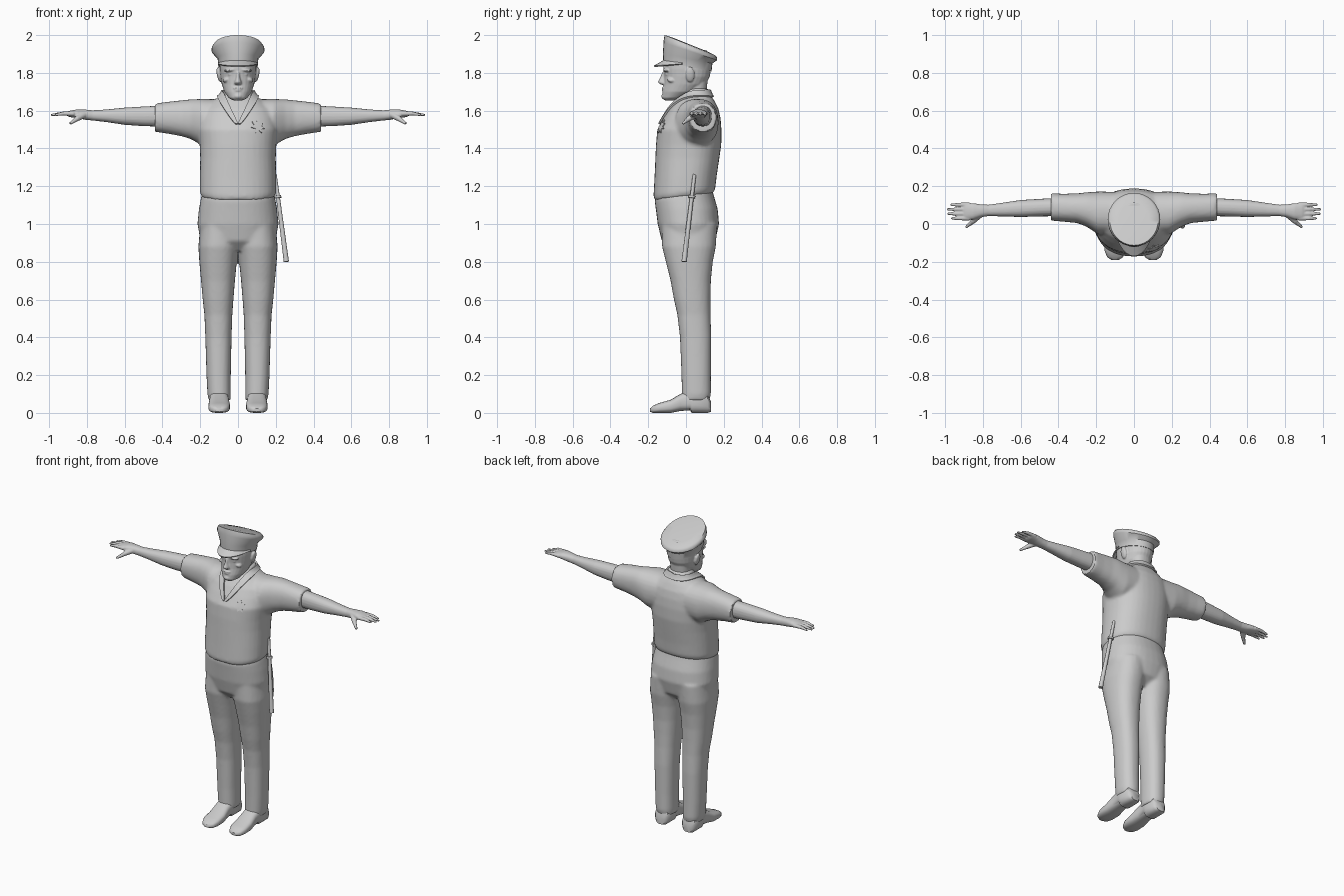
import bpy, bmesh, math
from mathutils import Vector, Matrix

grey = bpy.data.materials.new("plain_grey")
grey.diffuse_color = (0.6, 0.6, 0.6, 1)


def spow(v, e):
    return math.copysign(abs(v) ** e, v)


def loft(bm, axis, rings, n=28, p=2.3, sx=1):
    """Closed skin over rings (pos, a0, a1, b0, b1[, slope of z along y])."""
    loops = []
    for r in rings:
        pos, a0, a1, b0, b1 = r[:5]
        slope = r[5] if len(r) > 5 else 0
        loop = []
        for i in range(n):
            t = 2 * math.pi * i / n
            a = (a0 + a1) / 2 + (a1 - a0) / 2 * spow(math.cos(t), 2 / p)
            b = (b0 + b1) / 2 + (b1 - b0) / 2 * spow(math.sin(t), 2 / p)
            co = {'x': (pos, a, b), 'y': (a, pos, b), 'z': (a, b, pos + slope * b)}[axis]
            loop.append(bm.verts.new((co[0] * sx, co[1], co[2])))
        loops.append(loop)
    for l, m in zip(loops, loops[1:]):
        for i in range(n):
            j = (i + 1) % n
            bm.faces.new((l[i], l[j], m[j], m[i]))
    bm.faces.new(loops[0])
    bm.faces.new(loops[-1])


def sym(rings):
    """Rings with half width, front y, back y -> full rings along z."""
    return [(r[0], -r[1], r[1], *r[2:]) for r in rings]


def rod(bm, a, b, r0, r1, n=14):
    a, b = Vector(a), Vector(b)
    m = Matrix.Translation((a + b) / 2) @ (b - a).to_track_quat('Z', 'Y').to_matrix().to_4x4()
    bmesh.ops.create_cone(bm, cap_ends=True, segments=n, radius1=r0, radius2=r1,
                          depth=(b - a).length, matrix=m)


def ball(bm, loc, size, rot=0):
    m = Matrix.Translation(loc) @ Matrix.Rotation(rot, 4, 'Y') @ Matrix.Diagonal((*size, 1))
    bmesh.ops.create_uvsphere(bm, u_segments=16, v_segments=10, radius=1, matrix=m)


def finish(name, bm, mirror=False, voxel=0, smooth=0):
    bmesh.ops.recalc_face_normals(bm, faces=bm.faces)
    me = bpy.data.meshes.new(name)
    bm.to_mesh(me)
    bm.free()
    me.materials.append(grey)
    ob = bpy.data.objects.new(name, me)
    bpy.context.collection.objects.link(ob)
    if voxel:
        m = ob.modifiers.new("blend", 'REMESH')
        m.mode, m.voxel_size, m.use_smooth_shade = 'VOXEL', voxel, True
    if smooth:
        m = ob.modifiers.new("soften", 'SMOOTH')
        m.factor, m.iterations = 0.5, smooth
    if mirror:
        ob.modifiers.new("mirror", 'MIRROR')
    return ob


def cling(ob, target, offset, thick):
    """Lay a sheet on a surface and give it thickness."""
    m = ob.modifiers.new("cling", 'SHRINKWRAP')
    m.target, m.offset, m.wrap_mode = target, offset, 'ABOVE_SURFACE'
    m = ob.modifiers.new("thick", 'SOLIDIFY')
    m.thickness, m.offset = thick, 0


# Shirt: torso and short sleeves
bm = bmesh.new()
loft(bm, 'z', sym([(1.145, .192, -.167, .145, .12), (1.17, .202, -.172, .155, .12),
                   (1.25, .202, -.167, .163, .05), (1.35, .2, -.162, .177),
                   (1.42, .203, -.159, .187), (1.5, .212, -.152, .188),
                   (1.56, .203, -.12, .183), (1.61, .185, -.09, .172),
                   (1.65, .135, -.058, .152), (1.68, .09, -.027, .132),
                   (1.718, .072, -.005, .118)]), 36)
for s in (1, -1):
    loft(bm, 'x', [(.08, -.06, .17, 1.42, 1.66), (.19, -.055, .172, 1.415, 1.662),
                   (.25, -.015, .168, 1.45, 1.66), (.3, .005, .162, 1.465, 1.655),
                   (.37, .012, .16, 1.478, 1.647), (.44, .018, .162, 1.488, 1.638)], sx=s)
shirt = finish("shirt", bm, voxel=.01, smooth=4)

# Collar with V neck
bm = bmesh.new()
inner = [(0, -.135, 1.53), (.033, -.1, 1.60), (.06, -.05, 1.66), (.075, 0, 1.695),
         (.075, .05, 1.7), (.06, .1, 1.7), (0, .12, 1.7)]
outer = [(.012, -.135, 1.515), (.06, -.1, 1.585), (.095, -.05, 1.64), (.105, .01, 1.665),
         (.1, .07, 1.67), (.07, .13, 1.67), (0, .145, 1.67)]
rows = [(bm.verts.new(a), bm.verts.new(b)) for a, b in zip(inner, outer)]
for (a, b), (c, d) in zip(rows, rows[1:]):
    bm.faces.new((a, b, d, c))
collar = finish("collar", bm, mirror=True)
m = collar.modifiers.new("round", 'SUBSURF')
m.levels = m.render_levels = 2
cling(collar, shirt, .006, .01)

# Star badge on the chest
bm = bmesh.new()
mid = bm.verts.new((.115, -.15, 1.525))
pts = []
for i in range(14):
    r, t = (.047, .026)[i % 2], math.pi * i / 7
    pts.append(bm.verts.new((.115 + r * math.sin(t), -.15, 1.525 + r * math.cos(t))))
for i in range(14):
    bm.faces.new((mid, pts[i], pts[(i + 1) % 14]))
cling(finish("badge", bm), shirt, .004, .005)

# Trousers: hips and two legs
bm = bmesh.new()
loft(bm, 'z', sym([(.86, .13, -.08, .1), (.91, .198, -.128, .155), (1.0, .215, -.15, .175),
                   (1.08, .207, -.16, .168), (1.14, .196, -.166, .146, .1),
                   (1.17, .188, -.16, .14, .1)]), 36)
for s in (1, -1):
    loft(bm, 'z', [(.065, .04, .155, -.022, .125), (.1, .038, .162, -.022, .132),
                   (.2, .038, .167, -.024, .132), (.4, .034, .173, -.032, .134),
                   (.52, .03, .178, -.046, .13), (.6, .024, .187, -.064, .13),
                   (.7, .016, .196, -.082, .132), (.8, .006, .205, -.107, .142),
                   (.88, -.005, .21, -.127, .158), (1.0, -.02, .2, -.13, .165)], sx=s)
finish("trousers", bm, voxel=.01, smooth=4)

# Shoes
bm = bmesh.new()
loft(bm, 'y', [(.132, .07, .13, .006, .06), (.115, .052, .148, 0, .1), (.05, .048, .152, 0, .125),
               (.03, .048, .152, 0, .125), (.022, .05, .15, .014, .122),
               (-.03, .048, .152, .01, .1), (-.08, .042, .157, 0, .07),
               (-.14, .044, .156, 0, .053), (-.175, .058, .142, 0, .038),
               (-.19, .08, .12, .006, .024)], p=2.8)
finish("shoe", bm, mirror=True)

# Bare arms with hands
bm = bmesh.new()
loft(bm, 'x', [(.38, .042, .14, 1.515, 1.628), (.5, .04, .133, 1.518, 1.622),
               (.6, .037, .127, 1.525, 1.616), (.7, .04, .112, 1.54, 1.606),
               (.77, .042, .102, 1.548, 1.602), (.81, .036, .104, 1.552, 1.606),
               (.85, .024, .11, 1.56, 1.607), (.89, .022, .111, 1.566, 1.6),
               (.905, .03, .105, 1.572, 1.594)], 20)
for i, tip in enumerate((.968, .989, .991, .972)):
    y = .03 + .024 * i
    rod(bm, (.87, y, 1.584), (.93, y, 1.585), .012, .0105)
    rod(bm, (.925, y, 1.585), (tip, y, 1.577), .0105, .006)
rod(bm, (.815, .05, 1.578), (.855, .012, 1.556), .018, .014)
rod(bm, (.85, .016, 1.558), (.89, -.018, 1.531), .0135, .007)
finish("arm_and_hand", bm, mirror=True, voxel=.0045, smooth=2)

# Head, neck and face
bm = bmesh.new()
loft(bm, 'z', sym([(1.655, .028, -.115, -.06), (1.668, .05, -.126, -.01), (1.70, .073, -.124, .06),
                   (1.74, .086, -.117, .105), (1.78, .094, -.116, .126), (1.82, .098, -.12, .133),
                   (1.87, .098, -.118, .134), (1.92, .08, -.09, .11)]), p=2.1)
loft(bm, 'z', sym([(1.58, .066, -.04, .11), (1.68, .064, -.022, .108), (1.77, .066, -.01, .115)]))
loft(bm, 'z', sym([(1.737, .012, -.13, -.09), (1.743, .021, -.141, -.09), (1.752, .019, -.15, -.09),
                   (1.775, .011, -.138, -.09), (1.805, .009, -.125, -.09)]), 14, 2)
ball(bm, (0, -.113, 1.719), (.028, .016, .006))
ball(bm, (0, -.113, 1.707), (.023, .016, .006))
ball(bm, (0, -.112, 1.676), (.024, .02, .016))
for s in (1, -1):
    ball(bm, (s * .04, -.103, 1.815), (.034, .02, .009), s * .12)
    ball(bm, (s * .037, -.099, 1.793), (.016, .011, .008))
    ball(bm, (s * .058, -.075, 1.765), (.024, .025, .014), s * .4)
    ball(bm, (s * .1, .022, 1.79), (.012, .024, .04), s * .2)
finish("head", bm, voxel=.0045, smooth=2)

# Cap with flared crown and sloping top
bm = bmesh.new()
loft(bm, 'z', sym([(1.835, .104, -.12, .135, -.2), (1.878, .108, -.122, .14, -.2),
                   (1.922, .139, -.119, .165, -.33), (1.94, .139, -.117, .165, -.36),
                   (1.955, .128, -.113, .155, -.4), (1.959, .08, -.07, .11, -.4)]), 32, 2)
finish("cap", bm)

# Cap visor
bm = bmesh.new()
rows = []
for i in range(15):
    a = math.radians(-78 + 156 * i / 14)
    c, s = math.cos(a), math.sin(a)
    row = []
    for k in (0, .5, 1):
        row.append(bm.verts.new((s * (.104 + .006 * k), .008 - c * (.122 + .056 * k * c),
                                 1.852 + .018 * c - .032 * k * c)))
    rows.append(row)
for l, m in zip(rows, rows[1:]):
    for k in (0, 1):
        bm.faces.new((l[k], l[k + 1], m[k + 1], m[k]))
visor = finish("cap_visor", bm)
visor.modifiers.new("thick", 'SOLIDIFY').thickness = .008

# Baton hanging at the hip, with a holder ring
bm = bmesh.new()
top, low = Vector((.196, .045, 1.262)), Vector((.256, -.01, .8))
rod(bm, top, low, .009, .014)
rod(bm, top.lerp(low, .24), top.lerp(low, .27), .018, .018)
finish("baton", bm)

# Apply modifiers and shade
bpy.ops.object.select_all(action='SELECT')
bpy.context.view_layer.objects.active = shirt
bpy.ops.object.convert(target='MESH')
bpy.ops.object.shade_smooth_by_angle(angle=math.radians(45))
